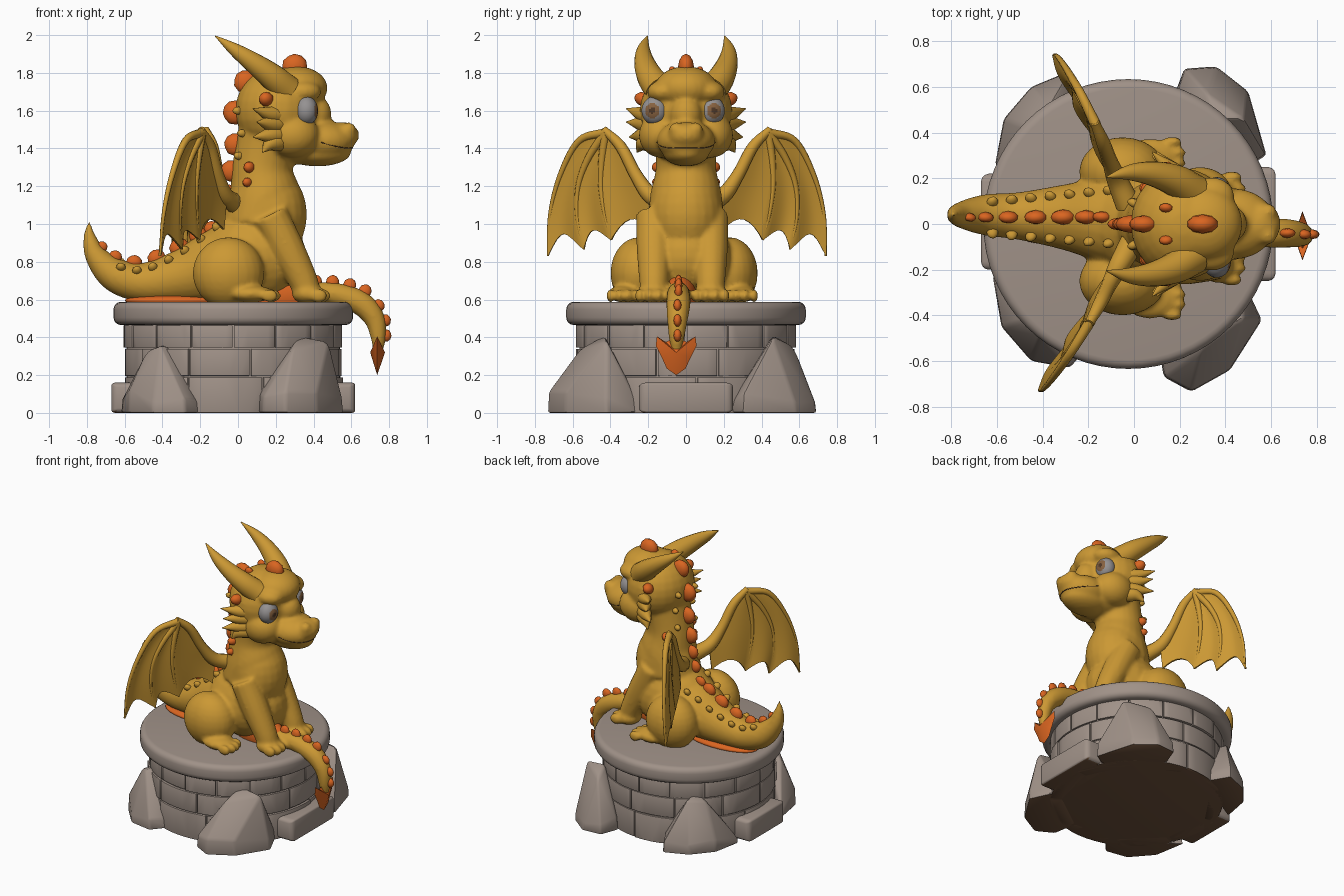
import bpy, bmesh, math, random
from mathutils import Vector, Matrix
from mathutils.bvhtree import BVHTree

if "Cube" in bpy.data.objects:
    bpy.data.objects.remove(bpy.data.objects["Cube"])

random.seed(4)


def mat(name, r, g, b):
    m = bpy.data.materials.new(name)
    m.diffuse_color = (r, g, b, 1)
    m.use_nodes = True
    m.node_tree.nodes["Principled BSDF"].inputs["Base Color"].default_value = m.diffuse_color
    return m


GOLD = mat("gold", 0.60, 0.315, 0.034)
ORANGE = mat("orange", 0.70, 0.13, 0.015)
STONE = mat("stone grey", 0.35, 0.285, 0.245)
EARTH = mat("earth brown", 0.16, 0.085, 0.045)
EYE = mat("eye grey", 0.30, 0.285, 0.285)
IRIS = mat("iris brown", 0.24, 0.12, 0.05)
DARK = mat("dark brown", 0.08, 0.04, 0.02)


def finish(name, bm, mats, angle=40, mods=(), rule=None):
    """Turn a bmesh into a shaded object with its modifiers applied."""
    bmesh.ops.recalc_face_normals(bm, faces=bm.faces[:])
    bm.normal_update()
    if rule:
        for f in bm.faces:
            f.material_index = rule(f)
    me = bpy.data.meshes.new(name)
    bm.to_mesh(me)
    bm.free()
    for m in mats:
        me.materials.append(m)
    ob = bpy.data.objects.new(name, me)
    bpy.context.collection.objects.link(ob)
    for kind, props in mods:
        mod = ob.modifiers.new(kind.lower(), kind)
        for k, v in props.items():
            setattr(mod, k, v)
    if mods:
        bpy.context.view_layer.update()
        dg = bpy.context.evaluated_depsgraph_get()
        baked = bpy.data.meshes.new_from_object(ob.evaluated_get(dg))
        ob.modifiers.clear()
        ob.data = baked
    for p in ob.data.polygons:
        p.use_smooth = True
    ob.data.set_sharp_from_angle(angle=math.radians(angle))
    return ob


def ball(bm, c, r, u=24, v=14):
    bmesh.ops.create_uvsphere(bm, u_segments=u, v_segments=v, radius=1,
                              matrix=Matrix.LocRotScale(Vector(c), None, Vector(r)))


def spline(pts, n=6):
    P = [Vector(p) for p in pts]
    P = [2 * P[0] - P[1]] + P + [2 * P[-1] - P[-2]]
    out = []
    for a, b, c, d in zip(P, P[1:], P[2:], P[3:]):
        for i in range(n):
            t = i / n
            out.append(0.5 * (2 * b + (c - a) * t + (2 * a - 5 * b + 4 * c - d) * t * t
                              + (3 * b - a - 3 * c + d) * t ** 3))
    return out + [P[-2]]


def tube(bm, pts, sides=14, n=6):
    """Tapered tube along (x, y, z, radius) points."""
    S = spline(pts, n)
    C = [p.to_3d() for p in S]
    side, last = None, None
    for i, p in enumerate(S):
        t = (C[min(i + 1, len(C) - 1)] - C[max(i - 1, 0)]).normalized()
        if side is None:
            side = t.orthogonal()
        side = (side - t * side.dot(t)).normalized()
        up = t.cross(side)
        r = max(p[3], 0.003)
        ring = [bm.verts.new(C[i] + r * (math.cos(a) * side + math.sin(a) * up))
                for a in (math.tau * k / sides for k in range(sides))]
        if last:
            for k in range(sides):
                j = (k + 1) % sides
                bm.faces.new((last[k], last[j], ring[j], ring[k]))
        else:
            bm.faces.new(ring[::-1])
        last = ring
    bm.faces.new(last)


def hull(bm, pts):
    vs = [bm.verts.new(p) for p in pts]
    res = bmesh.ops.convex_hull(bm, input=vs)
    loose = {e for k in ("geom_interior", "geom_unused") for e in res[k]
             if isinstance(e, bmesh.types.BMVert)}
    bmesh.ops.delete(bm, geom=list(loose), context='VERTS')


def bevel(w, seg=2):
    return [('BEVEL', dict(width=w, segments=seg, limit_method='ANGLE', angle_limit=math.radians(25)))]


def underside(f):
    return 1 if f.normal.z < -0.9 and f.calc_center_median().z < 0.01 else 0


# Round stone pedestal: core, rim and brick courses
PX = -0.025
for name, r, z0, z1, w in (("pedestal_core", 0.565, 0, 0.48, 0.005), ("pedestal_rim", 0.634, 0.465, 0.588, 0.04)):
    bm = bmesh.new()
    bmesh.ops.create_cone(bm, cap_ends=True, segments=64, radius1=r, radius2=r, depth=z1 - z0,
                          matrix=Matrix.Translation((PX, 0, (z0 + z1) / 2)))
    finish(name, bm, [STONE, EARTH], 35, bevel(w, 4), underside)
for name, z0, z1, count, off in (("bricks_low", 0, 0.188, 9, 0.1), ("bricks_mid", 0.196, 0.338, 11, 0.3),
                                 ("bricks_top", 0.346, 0.464, 16, 0.0)):
    bm = bmesh.new()
    step = math.tau / count
    for i in range(count):
        a0, r = off + i * step + 0.008, 0.577 + random.uniform(-0.005, 0.007)
        arc = [(r, a0 + (step - 0.016) * k / 6) for k in range(7)]
        arc += [(0.5, arc[0][1]), (0.5, arc[-1][1])]
        hull(bm, [(PX + q * math.cos(a), q * math.sin(a), z) for q, a in arc for z in (z0, z1)])
    finish(name, bm, [STONE, EARTH], 35, bevel(0.009), underside)

# Boulders leaning on the pedestal: footprint and ridge points
ROCKS = [
    ([(.1, -.5), (.13, -.67), (.25, -.735), (.42, -.64), (.56, -.42), (.48, -.25)],
     [(.29, -.56, .34), (.48, -.42, .38), (.32, -.43, .41)]),
    ([(.17, .55), (.22, .68), (.36, .69), (.5, .58), (.58, .3), (.45, .22)],
     [(.32, .57, .35), (.48, .46, .4), (.34, .46, .41)]),
    ([(-.61, .25), (-.57, .46), (-.45, .6), (-.28, .67), (-.18, .5)],
     [(-.46, .42, .33), (-.37, .52, .35), (-.36, .4, .37)]),
    ([(-.62, -.22), (-.58, -.45), (-.45, -.6), (-.28, -.63), (-.17, -.5)],
     [(-.48, -.42, .33), (-.41, -.49, .355), (-.36, -.41, .36)])]
for i, (foot, ridge) in enumerate(ROCKS):
    bm = bmesh.new()
    cx, cy = (sum(p[k] for p in foot) / len(foot) for k in (0, 1))
    pts = [(x, y, 0) for x, y in foot] + ridge
    pts += [(cx + (x - cx) * 0.97, cy + (y - cy) * 0.97, random.uniform(0.04, 0.12)) for x, y in foot]
    hull(bm, pts)
    finish(f"boulder_{i + 1}", bm, [STONE, EARTH], 35, bevel(0.015), underside)
for name, x0, x1, y0, y1 in (("back_block", -.67, -.45, -.2, .22), ("front_block", .4, .62, -.25, .25)):
    bm = bmesh.new()
    hull(bm, [(x, y, z) for x in (x0, x1) for y in (y0, y1) for z in (0, .16)])
    finish(name, bm, [STONE, EARTH], 35, bevel(0.03, 3), underside)

# Dragon body: head, torso, legs and both tail ends fused into one skin
bm = bmesh.new()
for c, r in (((.21, 0, 1.6), (.225, .245, .23)), ((.31, 0, 1.72), (.165, .165, .115)),
             ((.41, 0, 1.58), (.085, .085, .1)), ((.44, 0, 1.44), (.18, .155, .11)),
             ((.55, 0, 1.47), (.092, .1, .07)), ((.42, 0, 1.38), (.18, .125, .075)),
             ((.3, 0, 1.42), (.2, .16, .105)), ((.16, 0, 1.05), (.205, .2, .26)),
             ((.08, 0, .82), (.285, .24, .25))):
    ball(bm, c, r)
tube(bm, [(.12, 0, 1.0, .2), (.14, 0, 1.15, .19), (.13, 0, 1.3, .16), (.17, 0, 1.48, .17)], 24)
tube(bm, [(.03, 0, .82, .22), (-.13, .02, .77, .19), (-.3, .03, .72, .145), (-.5, .035, .69, .105),
          (-.65, .04, .73, .09), (-.75, .04, .83, .06), (-.785, .04, .93, .034), (-.79, .04, 1.02, .004)], 24)
tube(bm, [(.22, -.04, .64, .06), (.4, -.04, .635, .058), (.53, -.04, .625, .062), (.65, -.04, .58, .065),
          (.722, -.045, .5, .056), (.743, -.05, .4, .042), (.74, -.05, .3, .02)])
for s in (-1, 1):
    ball(bm, (.29, s * .13, 1.47), (.14, .12, .12))        # cheek
    ball(bm, (.34, s * .12, 1.7), (.1, .085, .06))         # brow
    ball(bm, (.585, s * .05, 1.5), (.04, .04, .038))       # nostril bulge
    ball(bm, (-.05, s * .24 - .01, .74), (.19, .15, .19))  # haunch
    ball(bm, (.07, s * .31 - .02, .63), (.12, .085, .045))
    y = s * .15 - .02
    tube(bm, [(.17, y, 1.05, .095), (.26, y, .87, .092), (.345, y, .7, .078), (.37, y, .62, .07)])
    ball(bm, (.37, y, .63), (.085, .09, .055))
    for k in (-1.5, -.5, .5, 1.5):                         # toes
        ball(bm, (.445 - .008 * k * k, y + k * .05, .62), (.048, .025, .037))
        ball(bm, (.185 - .008 * k * k, s * .31 - .02 + k * .046, .62), (.045, .023, .035))
body = finish("dragon_body", bm, [GOLD], 80,
              [('REMESH', dict(mode='VOXEL', voxel_size=0.0125)), ('SMOOTH', dict(factor=0.5, iterations=5))])
bm = bmesh.new()
bm.from_mesh(body.data)
skin = BVHTree.FromBMesh(bm)
bm.free()


def spike(bm, origin, direction, size):
    """Rounded scale set on the skin where the ray lands."""
    hit, n, _, _ = skin.ray_cast(Vector(origin), Vector(direction))
    if hit is None:
        return
    t = Vector((0, 1, 0)).cross(n).normalized()
    rot = Matrix((t, n.cross(t), n)).transposed().to_quaternion()
    bmesh.ops.create_icosphere(bm, subdivisions=2, radius=1, matrix=Matrix.LocRotScale(hit, rot, Vector(size)))


# Orange ridge from crown to tail, and along the front tail
bm = bmesh.new()
for x, k in ((-.72, .65), (-.65, .8), (-.55, .95), (-.43, 1.1), (-.31, 1.2), (-.21, 1.1), (-.14, .9), (.3, 1.5)):
    spike(bm, (x, .03 if x < 0 else 0, 3), (0, 0, -1), (.046 * k, .028 * k, .045 * k))
for z, k in ((1.06, 1), (1.16, 1.1), (1.28, 1.3), (1.42, 1.35), (1.59, 1.45), (1.75, 1.4)):
    spike(bm, (-.45, 0, z), (1, 0, 0), (.046 * k, .027 * k, .047 * k))
for x in (.41, .5, .59, .67):
    spike(bm, (x, -.04, 1.2), (0, 0, -1), (.036, .021, .042))
for z in (.57, .49, .41):
    spike(bm, (2, -.045, z), (-1, 0, 0), (.034, .021, .03))
for s in (-1, 1):                                          # side scales of head and neck
    for x, z, k in ((.15, 1.66, 1.15), (.06, 1.3, .9), (.05, 1.22, .75)):
        spike(bm, (x, s * 2, z), (0, -s, 0), (.034 * k, .032 * k, .045 * k))
    spike(bm, (.14, s * .07, 3), (0, 0, -1), (.03, .02, .03))
finish("ridge_scales", bm, [ORANGE], 45)

# Small golden bumps beside the ridge
bm = bmesh.new()
for s in (-1, 1):
    for i in range(7):
        x = -.62 + i * .085
        spike(bm, (x, .03 + s * (.065 + .008 * i), 3), (0, 0, -1), (.026, .02, .032))
    for z in (1.36, 1.48, 1.6):
        spike(bm, (-.45, s * .09, z), (1, 0, 0), (.022, .02, .035))
finish("back_bumps", bm, [GOLD], 60)

# Orange underbelly and tail underside
bm = bmesh.new()
ball(bm, (.22, -.035, .62), (.21, .095, .12))
ball(bm, (-.32, .03, .595), (.28, .125, .036))
finish("underbelly", bm, [ORANGE], 80)

# Arrow-shaped tail tip
bm = bmesh.new()
half = [(0, .2), (.05, .235), (.075, .29), (.108, .355), (.102, .405), (.055, .375), (0, .4)]
loop = half + [(-y, z) for y, z in half[-2:0:-1]]
rim = [bm.verts.new((.737, y - .052, z)) for y, z in loop]
for x in (.7, .778):
    c = bm.verts.new((x, -.052, .32))
    for i, v in enumerate(rim):
        bm.faces.new((v, rim[(i + 1) % len(rim)], c))
finish("tail_arrow", bm, [ORANGE], 50)


# Wings: fingers fan out from the wrist with a scalloped membrane between them
def wing_point(y, z, s, sag=0):
    slope = .47 if s > 0 else .6
    return Vector((-.085 - slope * (y - .25) - .06 * (1.45 - z) - sag, s * y + .005, z))


W = (.43, 1.485)
FINGERS = [[W, (.57, 1.44), (.67, 1.26), (.725, 1.05), (.735, .83)],
           [W, (.52, 1.35), (.575, 1.2), (.58, 1.03), (.545, .865)],
           [W, (.45, 1.34), (.455, 1.2), (.435, 1.05), (.4, .915)],
           [W, (.34, 1.4), (.26, 1.26), (.19, 1.14), (.19, .97)]]
for s, label in ((-1, "right"), (1, "left")):
    bm = bmesh.new()
    rays = [spline(f, 4) for f in FINGERS]
    for A, B in zip(rays, rays[1:]):
        rows = []
        for j in range(9):
            u = j / 8
            bow = math.sin(math.pi * u)
            row = []
            for i in range(len(A)):
                f = i * (1 - .13 * bow)
                k = min(int(f), len(A) - 2)
                a, b = A[k].lerp(A[k + 1], f - k), B[k].lerp(B[k + 1], f - k)
                p = a.lerp(b, u)
                row.append(bm.verts.new(wing_point(p.x, p.y, s, .025 * bow * i / len(A))))
            rows.append(row)
        for r0, r1 in zip(rows, rows[1:]):
            for i in range(len(A) - 1):
                bm.faces.new((r0[i], r0[i + 1], r1[i + 1], r1[i]))
    bmesh.ops.remove_doubles(bm, verts=bm.verts[:], dist=0.0008)
    finish(f"{label}_wing_membrane", bm, [GOLD], 60, [('SOLIDIFY', dict(thickness=.016, offset=0))])
    bm = bmesh.new()
    for f in FINGERS[:3]:
        tube(bm, [(*wing_point(y, z, s), .024 - .0045 * i) for i, (y, z) in enumerate(f)], 10)
    tube(bm, [(*wing_point(y, z, s), r) for (y, z), r in
              zip([(.44, 1.5), (.35, 1.41), (.27, 1.26), (.19, 1.15), (.08, 1.1)], (.02, .03, .034, .045, .055))], 12)
    finish(f"{label}_wing_bones", bm, [GOLD], 60)

    # Horn and cheek frill
    bm = bmesh.new()
    tube(bm, [(.26, s * .14, 1.71, .08), (.18, s * .19, 1.78, .07), (.08, s * .22, 1.855, .054),
              (-.02, s * .225, 1.925, .034), (-.12, s * .205, 1.995, .003)], 18)
    finish(f"{label}_horn", bm, [GOLD], 60)
    bm = bmesh.new()
    for z, ty, tx, tz in ((1.58, .315, .08, 1.61), (1.53, .315, .1, 1.54), (1.47, .3, .08, 1.46), (1.43, .26, .13, 1.38)):
        tube(bm, [(.27, s * .14, z, .05), (.18, s * .22, z, .045), (tx, s * ty, tz, .003)], 10)
    finish(f"{label}_cheek_frill", bm, [GOLD], 60)

    # Eye coloured by angle from the gaze direction
    bm = bmesh.new()
    c = Vector((.362, s * .15 - .015, 1.6))
    ball(bm, c, (.062, .07, .076), 40, 28)
    gaze = Vector((.9, s * .22, .02)).normalized()
    finish(f"{label}_eye", bm, [EYE, IRIS, DARK], 80, (),
           lambda f: (lambda d: 2 if d > .965 else 1 if d > .8 else 0)(
               (f.calc_center_median() - c).normalized().dot(gaze)))

# Smile line
bm = bmesh.new()
smile = []
for i in range(-5, 6):
    a = i / 5
    p = skin.find_nearest(Vector((.64 - .2 * a * a, .16 * a, 1.385 + .045 * a * a)))[0]
    smile.append((*p, .003))
tube(bm, smile, 6, 3)
finish("smile_line", bm, [DARK], 80)
